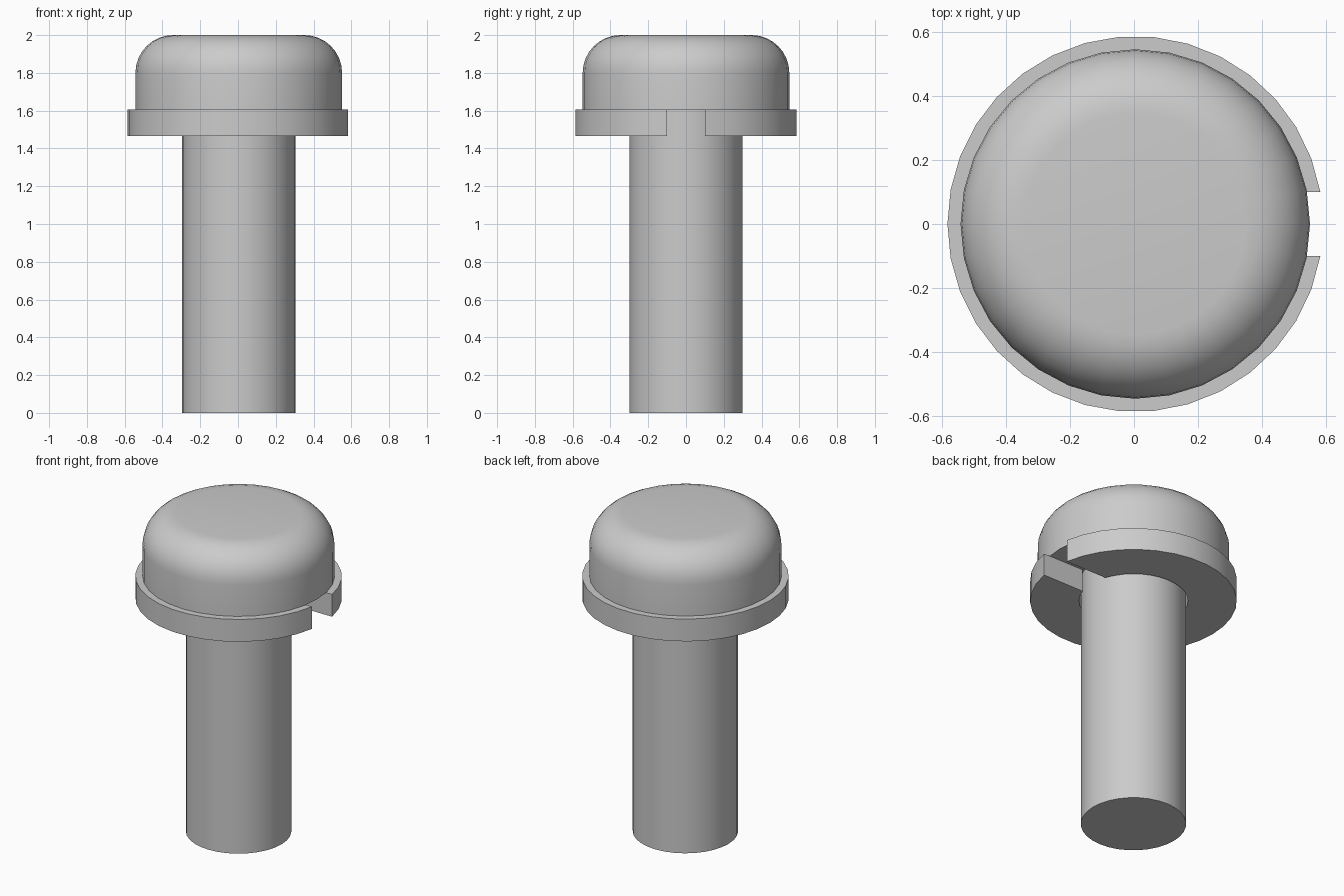
import bpy, bmesh, math

default = bpy.data.objects.get("Cube")
if default:
    bpy.data.objects.remove(default, do_unlink=True)

SIDES = 32
CENTRE_X = 0.004      # the open washer shifts the overall centre slightly
SHAFT_R, HEAD_R, FILLET = 0.30, 0.547, 0.2
WASHER_OUT, WASHER_IN, HALF_GAP = 0.588, 0.31, 0.1
WASHER_LOW, HEAD_LOW, TOP = 1.465, 1.605, 2.0

steel = bpy.data.materials.new("grey steel")
steel.use_nodes = True
grey = (0.6, 0.6, 0.6, 1)
steel.diffuse_color = grey
steel.node_tree.nodes["Principled BSDF"].inputs["Base Color"].default_value = grey


def finish(name, bm):
    """Turn a bmesh into a smooth-shaded steel part with sharp corners."""
    bmesh.ops.recalc_face_normals(bm, faces=bm.faces)
    mesh = bpy.data.meshes.new(name)
    bm.to_mesh(mesh)
    bm.free()
    mesh.materials.append(steel)
    obj = bpy.data.objects.new(name, mesh)
    obj.location.x = CENTRE_X
    bpy.context.collection.objects.link(obj)
    bpy.ops.object.select_all(action='DESELECT')
    obj.select_set(True)
    bpy.context.view_layer.objects.active = obj
    bpy.ops.object.shade_smooth_by_angle(angle=math.radians(35))
    return obj


def lathe(name, profile):
    """Stack rings of (radius, height), closing both ends with a flat cap."""
    bm = bmesh.new()
    turns = [math.tau * i / SIDES for i in range(SIDES)]
    rings = [[bm.verts.new((r * math.cos(a), r * math.sin(a), z)) for a in turns]
             for r, z in profile]
    for low, high in zip(rings, rings[1:]):
        for i in range(SIDES):
            j = (i + 1) % SIDES
            bm.faces.new((low[i], low[j], high[j], high[i]))
    bm.faces.new(rings[0])
    bm.faces.new(rings[-1])
    return finish(name, bm)


# Plain cylindrical shaft
lathe("shaft", [(SHAFT_R, 0), (SHAFT_R, HEAD_LOW)])

# Pan head with a rounded upper edge
STEPS = 8
angles = [math.pi / 2 * i / STEPS for i in range(STEPS + 1)]
dome = [(HEAD_R - FILLET + FILLET * math.cos(a), TOP - FILLET + FILLET * math.sin(a))
        for a in angles]
lathe("head", [(HEAD_R, HEAD_LOW)] + dome)


# Split washer: an open ring whose slot has parallel sides
def arc(bm, radius, z):
    start = math.asin(HALF_GAP / radius)
    sweep = math.tau - 2 * start
    turns = [start + sweep * i / SIDES for i in range(SIDES + 1)]
    return [bm.verts.new((radius * math.cos(a), radius * math.sin(a), z)) for a in turns]


bm = bmesh.new()
loops = [arc(bm, r, z) for r, z in ((WASHER_IN, WASHER_LOW), (WASHER_OUT, WASHER_LOW),
                                    (WASHER_OUT, HEAD_LOW), (WASHER_IN, HEAD_LOW))]
for k in range(4):
    a, b = loops[k], loops[(k + 1) % 4]
    for i in range(SIDES):
        bm.faces.new((a[i], a[i + 1], b[i + 1], b[i]))
for end in (0, -1):
    bm.faces.new([loop[end] for loop in loops])
finish("split_washer", bm)
